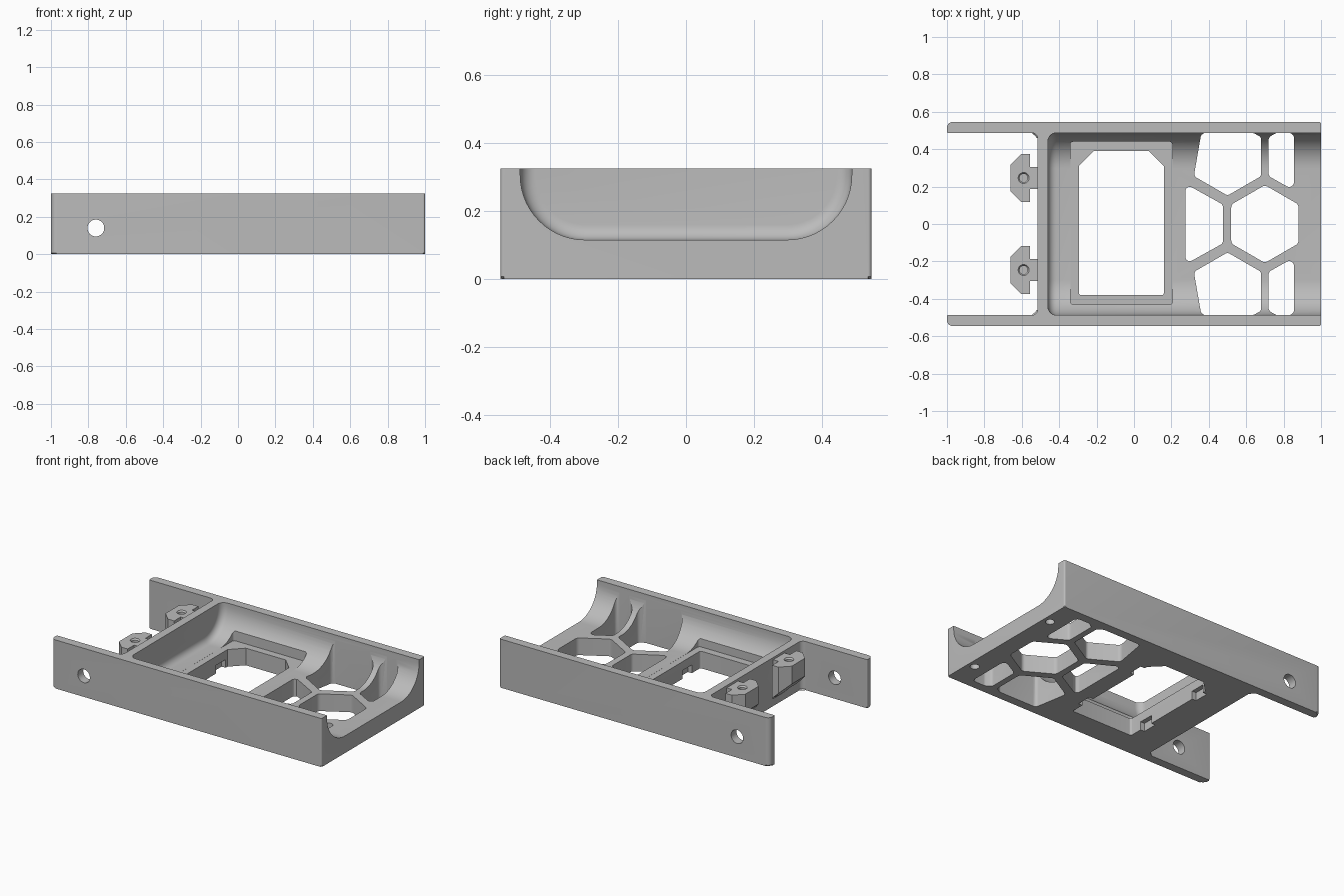
import bpy, bmesh, math
from mathutils import Vector

if "Cube" in bpy.data.objects:
    bpy.data.objects.remove(bpy.data.objects["Cube"])

grey = bpy.data.materials.new("light_grey")
grey.diffuse_color = (0.5, 0.5, 0.5, 1)
grey.use_nodes = True
grey.node_tree.nodes["Principled BSDF"].inputs["Base Color"].default_value = grey.diffuse_color


def make_object(name, bm):
    bmesh.ops.recalc_face_normals(bm, faces=bm.faces)
    mesh = bpy.data.meshes.new(name)
    bm.to_mesh(mesh)
    bm.free()
    mesh.materials.append(grey)
    obj = bpy.data.objects.new(name, mesh)
    bpy.context.collection.objects.link(obj)
    return obj


def fillet(pts, radii, steps=5):
    """Round the corners of a flat outline."""
    if not isinstance(radii, (list, tuple)):
        radii = [radii] * len(pts)
    out = []
    for i, r in enumerate(radii):
        p = Vector(pts[i])
        if r == 0:
            out.append(tuple(p))
            continue
        u = (Vector(pts[i - 1]) - p).normalized()
        v = (Vector(pts[(i + 1) % len(pts)]) - p).normalized()
        half = u.angle(v) / 2
        c = p + (u + v).normalized() * r / math.sin(half)
        reach = r / math.tan(half)
        s, e = p + u * reach - c, p + v * reach - c
        for k in range(steps + 1):
            out.append(tuple(c + s.lerp(e, k / steps).normalized() * r))
    return out


def loft(sections):
    """Closed solid through matching rings of points."""
    bm = bmesh.new()
    rings = [[bm.verts.new(p) for p in s] for s in sections]
    for a, b in zip(rings, rings[1:]):
        for i in range(len(a)):
            j = (i + 1) % len(a)
            bm.faces.new((a[i], a[j], b[j], b[i]))
    bm.faces.new(rings[0][::-1])
    bm.faces.new(rings[-1])
    return bm


def prism(pts, z0, z1):
    return loft([[(x, y, z) for x, y in pts] for z in (z0, z1)])


def prism_y(pts, y0, y1):
    return loft([[(x, y, z) for x, z in pts] for y in (y0, y1)])


def rect(x0, x1, y0, y1):
    return [(x0, y0), (x1, y0), (x1, y1), (x0, y1)]


def circle(cx, cy, r, n=32):
    return [(cx + r * math.cos(math.tau * i / n), cy + r * math.sin(math.tau * i / n))
            for i in range(n)]


def cut(obj, bm):
    tool = make_object("cutter", bm)
    tool.hide_render = True
    mod = obj.modifiers.new("cut", 'BOOLEAN')
    mod.operation = 'DIFFERENCE'
    mod.solver = 'EXACT'
    mod.object = tool
    bpy.context.view_layer.objects.active = obj
    bpy.ops.object.modifier_apply(modifier=mod.name)
    bpy.data.objects.remove(tool)


def smooth(obj):
    bpy.ops.object.select_all(action='DESELECT')
    obj.select_set(True)
    bpy.context.view_layer.objects.active = obj
    bpy.ops.object.shade_smooth_by_angle(angle=math.radians(30))


# Tray body with two long side arms and a chamfered underside
W, IN, H = 0.545, 0.487, 0.325
outline = fillet([(-1, -W), (1, -W), (1, W), (-1, W), (-1, IN), (-0.515, IN),
                  (-0.515, -IN), (-1, -IN)],
                 [0.03, 0.01, 0.01, 0.03, 0.006, 0.03, 0.03, 0.006])
bm = prism(outline, 0, H)
low = [e for e in bm.edges if all(v.co.z < 0.001 for v in e.verts)]
bmesh.ops.bevel(bm, geom=low, offset=0.007, segments=1, affect='EDGES')
tray = make_object("tray_body", bm)


# Rounded trough, open at the right end and filleted at the closed end
def trough_ring(x, d):
    w, z, r = IN - d, 0.115 + d, 0.19 - d
    pts = [(x, w, 0.5)]
    for side in (1, -1):
        arc = []
        for k in range(15):
            a = math.pi / 2 * k / 14
            arc.append((x, side * (w - r + r * math.cos(a)), z + r - r * math.sin(a)))
        pts += arc if side == 1 else arc[::-1]
    return pts + [(x, -w, 0.5)]


R = 0.045
rings = []
for k in range(8):
    a = math.pi / 2 * k / 7
    rings.append(trough_ring(-0.46 + R * (1 - math.cos(a)), R * (1 - math.sin(a))))
rings.append(trough_ring(1.1, 0))
cut(tray, loft(rings))

# Window with two chamfered corners, plus a seat cut into the trough flanks
cut(tray, prism(fillet(rect(-0.34, 0.205, -0.43, 0.44), 0.015), 0.1145, 0.6))
window = [(-0.295, -0.38), (0.16, -0.38), (0.16, 0.31), (0.08, 0.39),
          (-0.215, 0.39), (-0.295, 0.31)]
cut(tray, prism(fillet(window, [0.012, 0.012, 0, 0, 0, 0]), -0.1, 0.6))

# Clip notches in the window walls, open below
for s in (1, -1):
    for x0, x1 in ((-0.325, -0.25), (0.12, 0.19)):
        y0, y1 = sorted((s * 0.19, s * 0.29))
        cut(tray, prism(rect(x0, x1, y0, y1), -0.1, 0.055))

# Honeycomb openings
centre_hex = [(0.70 + 0.208 * math.sin(math.radians(60 * i)),
               0.208 * math.cos(math.radians(60 * i))) for i in range(6)]
left_hex = [(0.275, -0.215), (0.475, -0.104), (0.475, 0.104), (0.275, 0.215)]
side_hex = [(0.32, 0.256), (0.5, 0.152), (0.68, 0.256), (0.68, 0.464),
            (0.64, 0.486), (0.36, 0.486)]
end_hex = [(0.72, 0.256), (0.855, 0.18), (0.855, 0.486), (0.76, 0.486), (0.72, 0.464)]
cut(tray, prism(fillet(centre_hex, 0.03), -0.1, 0.6))
cut(tray, prism(fillet(left_hex, 0.022), -0.1, 0.6))
for s in (1, -1):
    for shape, r in ((side_hex, 0.025), (end_hex, 0.025)):
        cut(tray, prism([(x, s * y) for x, y in fillet(shape, r)], -0.1, 0.6))
    # Blind holes under the open end
    cut(tray, prism(circle(0.95, s * 0.35, 0.028), -0.1, 0.06))

# Cross hole through both arms
cut(tray, prism_y(circle(-0.76, 0.14, 0.045), -0.8, 0.8))
smooth(tray)

# Tee-shaped screw lugs with sloped undersides
lug_plan = [(-0.50, -0.06), (-0.50, 0.06), (-0.555, 0.06), (-0.555, 0.128),
            (-0.602, 0.128), (-0.66, 0.07), (-0.66, -0.07), (-0.602, -0.128),
            (-0.555, -0.128), (-0.555, -0.06)]
for s, name in ((1, "back_lug"), (-1, "front_lug")):
    cy = s * 0.246
    lug = make_object(name, prism([(x, y + cy) for x, y in lug_plan], 0.02, 0.31))
    cut(lug, prism_y([(-0.70, 0.229), (-0.48, 0.016), (-0.48, -0.1), (-0.70, -0.1)],
                     cy - 0.3, cy + 0.3))
    # Countersunk blind screw hole
    cut(lug, loft([[(x, y, z) for x, y in circle(-0.59, cy, r)]
                   for z, r in ((0.19, 0.022), (0.30, 0.022), (0.312, 0.031))]))
    smooth(lug)
